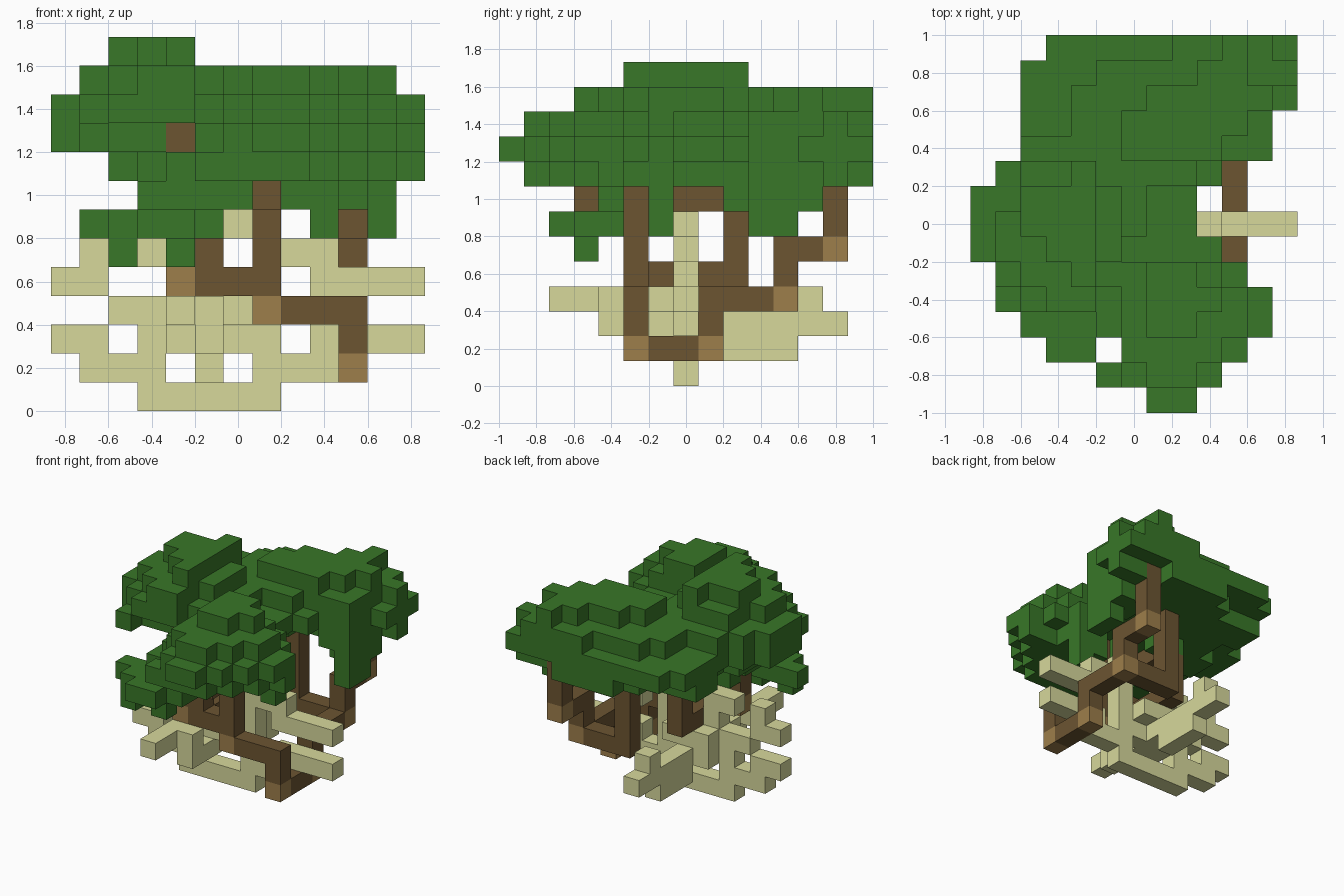
import bpy
import bmesh
from mathutils import Vector

CELL = 2 / 15
ORIGIN = Vector((-6.5, -7.5, 0)) * CELL

default_cube = bpy.data.objects.get("Cube")
if default_cube:
    bpy.data.objects.remove(default_cube, do_unlink=True)


def make_material(name, colour):
    material = bpy.data.materials.new(name)
    material.use_nodes = True
    material.diffuse_color = (*colour, 1)
    shader = material.node_tree.nodes["Principled BSDF"]
    shader.inputs["Base Color"].default_value = (*colour, 1)
    shader.inputs["Roughness"].default_value = 0.9
    return material


leaf_green = make_material("leaf green", (0.04, 0.184, 0.021))
bark_brown = make_material("bark brown", (0.15, 0.09, 0.031))
joint_brown = make_material("light joint brown", (0.34, 0.21, 0.07))
straw_pale = make_material("pale straw", (0.68, 0.69, 0.33))

filled = {}   # grid cell -> part name


def fill(part, *boxes):
    """Fill inclusive boxes of cells: (x from, x to, y from, y to, z from, z to)."""
    for x0, x1, y0, y1, z0, z1 in boxes:
        for x in range(x0, x1 + 1):
            for y in range(y0, y1 + 1):
                for z in range(z0, z1 + 1):
                    filled[(x, y, z)] = part


def walk(part, *corners):
    """Fill a path of cells running straight from each corner to the next."""
    for start, end in zip(corners, corners[1:]):
        spans = [sorted(pair) for pair in zip(start, end)]
        fill(part, [value for span in spans for value in span])


# Foliage: tall lobe on the model's right
fill("crown_right_lobe",
     (3, 4, 6, 8, 12, 12), (4, 4, 5, 9, 12, 12), (2, 2, 7, 8, 12, 12),
     (2, 4, 5, 9, 11, 11), (1, 1, 6, 7, 11, 11), (3, 4, 4, 4, 11, 11),
     (5, 5, 6, 8, 11, 11), (1, 5, 5, 9, 10, 10), (2, 4, 4, 4, 10, 10),
     (0, 0, 6, 8, 9, 10), (6, 6, 7, 9, 10, 10), (2, 4, 10, 10, 10, 10),
     (1, 8, 6, 9, 9, 9), (1, 3, 5, 5, 9, 9), (1, 1, 4, 4, 9, 9),
     (3, 6, 6, 9, 8, 8), (2, 2, 7, 8, 8, 8), (4, 5, 5, 5, 8, 8), (4, 4, 4, 4, 8, 8))

# Foliage: wide lobe at the back
fill("crown_back_lobe",
     (7, 9, 10, 12, 11, 11), (9, 10, 13, 13, 11, 11), (10, 10, 14, 14, 11, 11),
     (6, 6, 10, 11, 11, 11), (10, 10, 11, 12, 11, 11), (11, 11, 12, 12, 11, 11),
     (5, 11, 10, 13, 10, 10), (4, 4, 11, 12, 10, 10), (8, 11, 14, 14, 10, 10),
     (12, 12, 13, 13, 8, 10), (7, 8, 9, 9, 10, 10), (2, 11, 10, 13, 9, 9),
     (3, 12, 14, 14, 9, 9), (12, 12, 12, 12, 9, 9), (9, 9, 9, 9, 9, 9),
     (3, 7, 10, 12, 8, 8), (2, 2, 11, 12, 8, 8), (8, 9, 11, 12, 8, 8),
     (10, 11, 10, 12, 8, 8), (5, 11, 13, 13, 8, 8), (6, 9, 14, 14, 8, 8),
     (10, 11, 11, 12, 7, 7), (11, 11, 10, 10, 7, 7), (5, 6, 9, 9, 7, 7),
     (11, 11, 10, 11, 6, 6))

# Foliage: lobe reaching out at the front
fill("crown_front_lobe",
     (7, 8, 3, 5, 11, 11), (9, 9, 4, 4, 11, 11), (6, 9, 2, 5, 10, 10),
     (10, 10, 3, 4, 10, 10), (7, 8, 1, 1, 10, 10), (6, 10, 2, 2, 9, 9),
     (5, 10, 3, 5, 9, 9), (6, 9, 1, 1, 9, 9), (7, 8, 0, 0, 9, 9),
     (11, 11, 3, 4, 9, 9), (5, 8, 1, 1, 8, 8), (6, 9, 2, 2, 8, 8),
     (5, 10, 3, 4, 8, 8), (11, 11, 4, 4, 8, 8), (6, 9, 5, 5, 8, 8),
     (9, 9, 6, 6, 6, 9), (8, 8, 6, 6, 7, 8))

# Foliage: low hanging clump at the front right
fill("crown_low_clump",
     (3, 6, 4, 5, 7, 7), (3, 6, 6, 6, 7, 7), (1, 1, 4, 4, 6, 6),
     (2, 5, 3, 4, 6, 6), (3, 4, 2, 2, 6, 6), (4, 5, 6, 6, 6, 6),
     (2, 2, 3, 3, 5, 5), (4, 4, 3, 3, 5, 5))

# Pale sticks: sideways row through the middle
STICK_Y = 7
for z, x0, x1 in ((0, 3, 7), (1, 1, 3), (1, 7, 9), (2, 0, 1), (2, 3, 7),
                  (2, 9, 12), (3, 2, 7), (4, 0, 1), (4, 4, 4), (4, 7, 7),
                  (4, 9, 12), (5, 1, 1), (5, 3, 4), (5, 7, 9), (6, 6, 7)):
    fill("pale_cross_sticks", (x0, x1, STICK_Y, STICK_Y, z, z))

# Pale sticks: row running from front to back, with a thicker core
STICK_X = 5
for z, y0, y1 in ((1, 9, 11), (2, 4, 6), (2, 8, 13), (3, 6, 6), (3, 12, 12)):
    fill("pale_long_sticks", (STICK_X, STICK_X, y0, y1, z, z))
fill("pale_long_sticks", (4, 4, 2, 4, 3, 3), (5, 5, 4, 4, 3, 3),
     (4, 5, 6, 8, 2, 3), (6, 6, 6, 8, 3, 3))

# Wood: low log, front stem, back stem and their branches
walk("low_log", (10, 5, 1), (10, 8, 1))
walk("front_stem", (10, 5, 2), (10, 5, 3), (7, 5, 3), (7, 5, 7))
walk("front_stem", (7, 3, 7), (7, 3, 8), (7, 5, 8), (7, 5, 7))
fill("crown_front_lobe", (7, 7, 2, 2, 8, 8))
walk("right_branch", (6, 5, 4), (4, 5, 4), (4, 5, 9))
walk("right_branch", (5, 5, 5), (5, 5, 4), (5, 9, 4), (5, 9, 6))
walk("right_branch", (5, 7, 7), (5, 8, 7))
walk("back_stem", (10, 8, 2), (10, 8, 3), (10, 11, 3), (10, 11, 5),
     (10, 13, 5), (10, 13, 8))
walk("middle_branch", (9, 11, 3), (7, 11, 3), (7, 11, 8))

# Lighter blocks where the wood bends or ends
JOINTS = {(10, 5, 1), (10, 8, 1), (7, 5, 3), (4, 5, 4), (10, 11, 3), (10, 13, 5)}

# Outward directions, each with the two axes that span its face
DIRECTIONS = []
for axis in range(3):
    for sign in (-1, 1):
        normal, u, v = Vector(), Vector(), Vector()
        normal[axis] = sign
        u[(axis + 1) % 3] = sign
        v[(axis + 2) % 3] = 1
        DIRECTIONS.append((normal, u, v))


def build_part(part):
    """Mesh the exposed block faces of one part."""
    bm = bmesh.new()
    for cell, owner in filled.items():
        if owner != part:
            continue
        centre = Vector(cell) + Vector((0.5, 0.5, 0.5))
        for normal, u, v in DIRECTIONS:
            neighbour = tuple(int(a + b) for a, b in zip(cell, normal))
            if neighbour in filled:
                continue
            corners = (-u - v, u - v, u + v, v - u)
            verts = [bm.verts.new(ORIGIN + (centre + (normal + c) / 2) * CELL)
                     for c in corners]
            face = bm.faces.new(verts)
            face.material_index = int(cell in JOINTS)
    bmesh.ops.remove_doubles(bm, verts=bm.verts, dist=CELL / 100)
    mesh = bpy.data.meshes.new(part)
    bm.to_mesh(mesh)
    bm.free()
    if part.startswith("crown"):
        mesh.materials.append(leaf_green)
    elif part.startswith("pale"):
        mesh.materials.append(straw_pale)
    else:
        mesh.materials.append(bark_brown)
        mesh.materials.append(joint_brown)
    bpy.context.collection.objects.link(bpy.data.objects.new(part, mesh))


for part_name in sorted(set(filled.values())):
    build_part(part_name)
